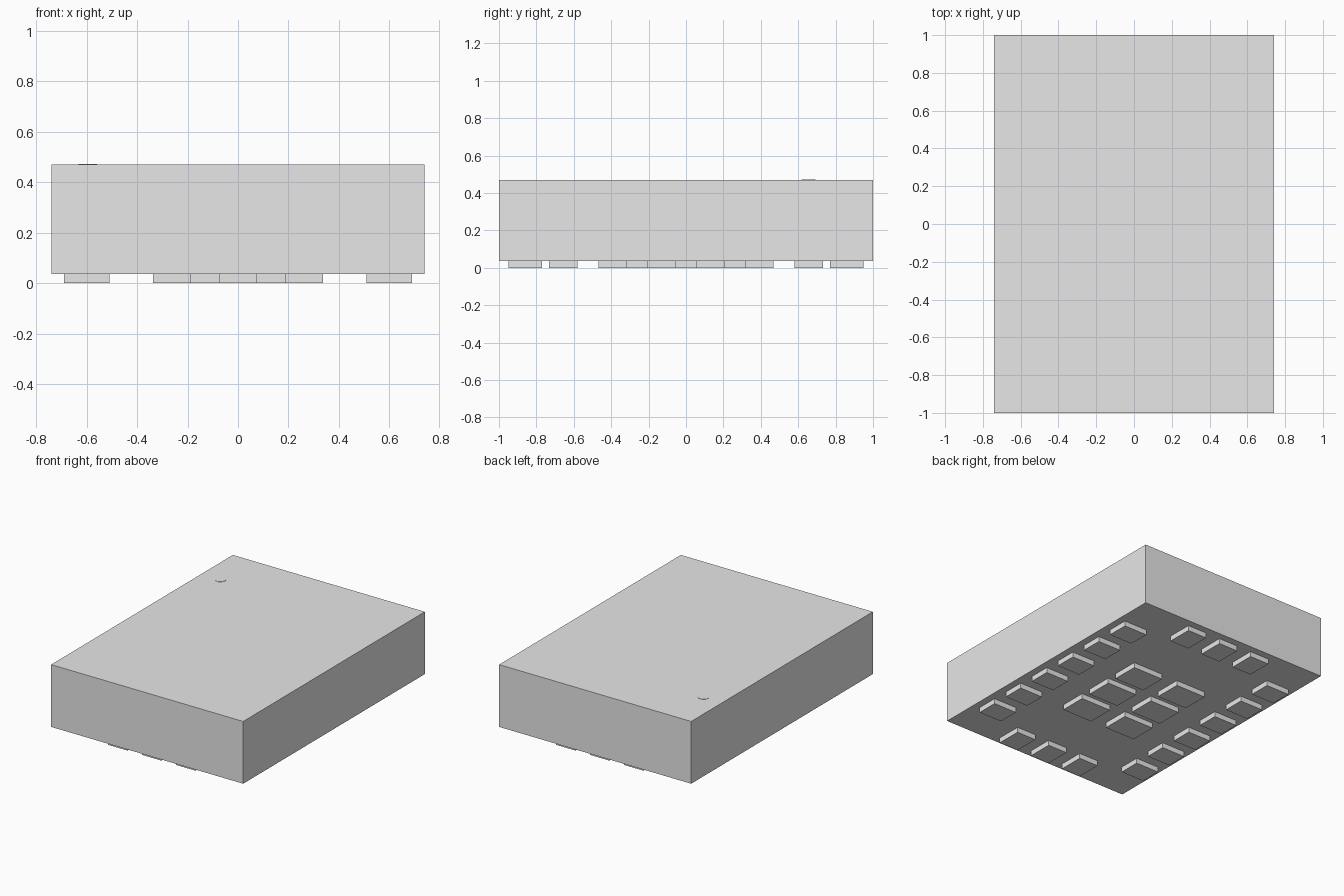
import bpy

# Remove the default cube
default_cube = bpy.data.objects.get("Cube")
if default_cube:
    bpy.data.objects.remove(default_cube, do_unlink=True)

# Single flat colour
grey = bpy.data.materials.new("light_grey")
grey.use_nodes = True
colour = (0.8, 0.8, 0.8, 1)
grey.diffuse_color = colour
grey.node_tree.nodes["Principled BSDF"].inputs["Base Color"].default_value = colour

HALF_X, HALF_Y = 0.74, 1.0
BASE, TOP = 0.036, 0.47
PITCH = 0.2625


def finish(name):
    obj = bpy.context.object
    obj.name = name
    obj.data.name = name
    obj.data.materials.append(grey)
    return obj


def box(name, x, y, z_low, z_high, size_x, size_y):
    bpy.ops.mesh.primitive_cube_add(size=1, location=(x, y, (z_low + z_high) / 2))
    bpy.context.object.scale = (size_x, size_y, z_high - z_low)
    bpy.ops.object.transform_apply(location=False, rotation=False, scale=True)
    return finish(name)


def pad(name, x, y, size_x, size_y):
    return box(name, x, y, 0, BASE, size_x, size_y)


# Package body
box("package_body", 0, 0, BASE, TOP, 2 * HALF_X, 2 * HALF_Y)

# Corner marker disc on the top
bpy.ops.mesh.primitive_cylinder_add(vertices=32, radius=0.037, depth=0.004,
                                    location=(-0.595, 0.655, TOP))
finish("corner_marker")
bpy.ops.object.shade_smooth_by_angle()

# Contact pads along the two long sides
for side, x in (("left", 0.6), ("right", -0.6)):
    for i in range(6):
        pad(f"{side}_pad_{i + 1}", x, (i - 2.5) * PITCH, 0.18, 0.15)

# Contact pads along the two short ends
for end, y in (("front", -0.86), ("back", 0.86)):
    for i in range(3):
        pad(f"{end}_pad_{i + 1}", (i - 1) * PITCH, y, 0.15, 0.18)

# Larger pads in the middle
for side, x in (("left", 0.18), ("right", -0.18)):
    for i in range(3):
        pad(f"centre_{side}_pad_{i + 1}", x, (i - 1) * PITCH, 0.235, 0.19)
